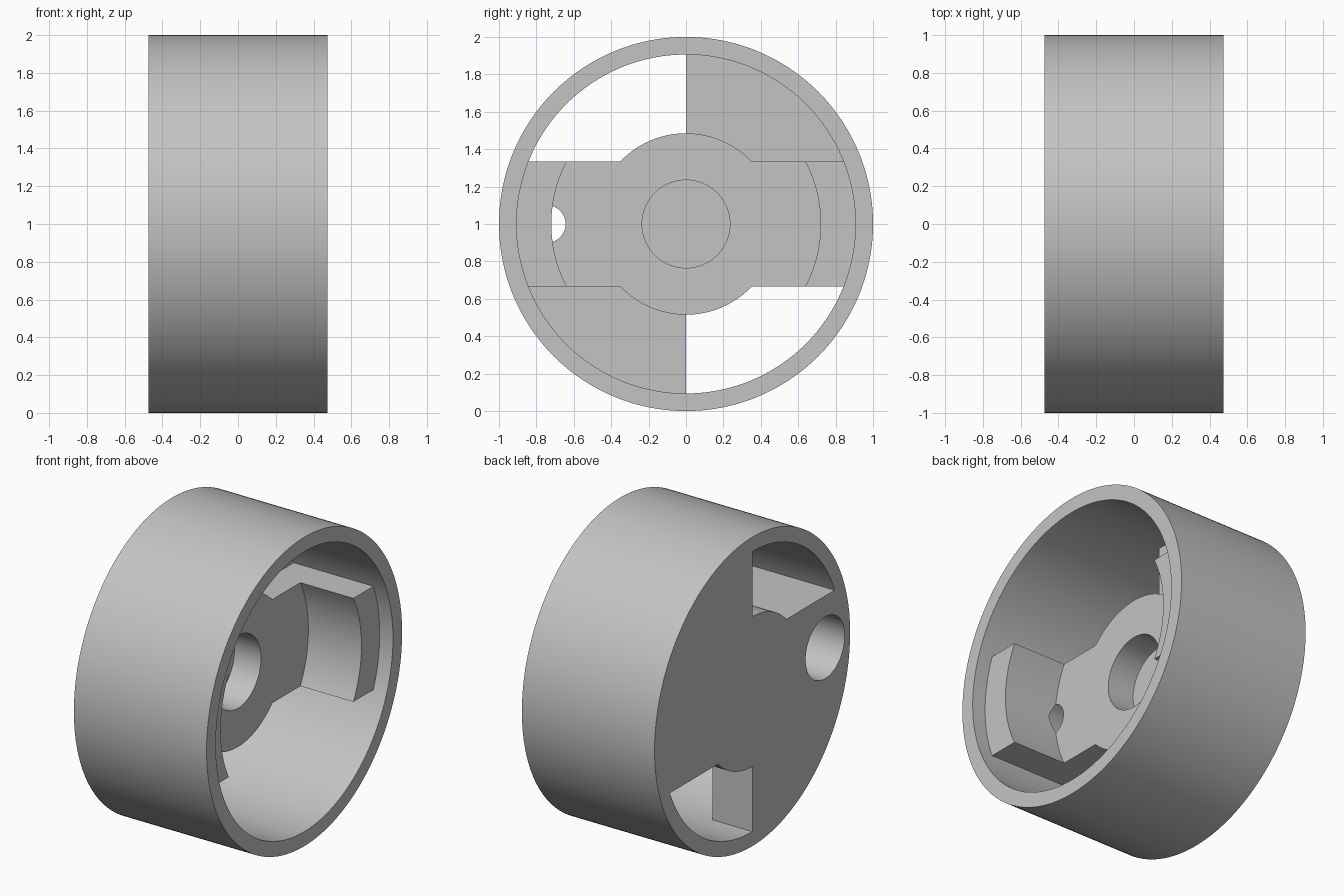
import bpy, bmesh, math

cube = bpy.data.objects.get("Cube")
if cube:
    bpy.data.objects.remove(cube, do_unlink=True)

grey = bpy.data.materials.new("plain_grey")
grey.use_nodes = True
tone = (0.55, 0.55, 0.55, 1)
grey.diffuse_color = tone
grey.node_tree.nodes["Principled BSDF"].inputs["Base Color"].default_value = tone

HALF = 0.475      # half width of the wheel
BAR = 0.335       # half height of the cross bar
HUB = 0.485       # hub radius
BORE = 0.906      # inner radius of the rim
EMBED = 0.95      # parts run into the rim up to this radius
PLATE = -0.19     # level of the recessed plate and hub hole floor


def arc(r, a0, a1, n=32, cy=0):
    """Points (y, z) on an arc, z measured from the axle."""
    return [(cy + r * math.cos(a0 + (a1 - a0) * i / n),
             r * math.sin(a0 + (a1 - a0) * i / n)) for i in range(n + 1)]


def circle(r, n=128, cy=0):
    return arc(r, 0, math.tau, n, cy)[:-1]


def loft(name, sections):
    """Solid along x through (x, outline) sections of equal point count."""
    bm = bmesh.new()
    rings = [[bm.verts.new((x, y, z + 1)) for y, z in pts] for x, pts in sections]
    n = len(rings[0])
    for a, b in zip(rings, rings[1:]):
        for i in range(n):
            j = (i + 1) % n
            bm.faces.new((a[i], a[j], b[j], b[i]))
    bm.faces.new(rings[0][::-1])
    bm.faces.new(rings[-1])
    bmesh.ops.recalc_face_normals(bm, faces=bm.faces)
    mesh = bpy.data.meshes.new(name)
    bm.to_mesh(mesh)
    bm.free()
    mesh.materials.append(grey)
    obj = bpy.data.objects.new(name, mesh)
    bpy.context.collection.objects.link(obj)
    return obj


def prism(name, outline, x0, x1):
    return loft(name, [(x0, outline), (x1, outline)])


def combine(target, other, operation):
    mod = target.modifiers.new(operation, 'BOOLEAN')
    mod.operation = operation
    mod.solver = 'EXACT'
    mod.object = other
    bpy.context.view_layer.objects.active = target
    bpy.ops.object.modifier_apply(modifier=mod.name)
    bpy.data.objects.remove(other, do_unlink=True)


def turned(outline):
    """Half turn about the axle."""
    return [(-y, -z) for y, z in outline]


# Rim tube
wheel = prism("wheel", circle(1, 192), -HALF, HALF)
combine(wheel, prism("bore", circle(BORE, 192), -1, 1), 'DIFFERENCE')

# Hub with cross bar
h = math.asin(BAR / HUB)
e = math.asin(BAR / EMBED)
half = arc(EMBED, -e, e, 16) + arc(HUB, h, math.pi - h, 40)
combine(wheel, prism("hub_bar", half + turned(half), -HALF, 0), 'UNION')

# Opposite plate quarters and raised end blocks
quarter = [(0, 0)] + arc(EMBED, 0, math.pi / 2)
b = math.asin(BAR / 0.72)
block = arc(EMBED, -e, e, 16) + arc(0.72, b, -b, 24)
for side in (list, turned):
    combine(wheel, prism("plate_quarter", side(quarter), -HALF, PLATE), 'UNION')
    combine(wheel, prism("end_block", side(block), -0.1, 0.38), 'UNION')

# Blind hub hole, open to the right
combine(wheel, prism("hub_hole", circle(0.235, 96), PLATE, 0.2), 'DIFFERENCE')

# Drilled side hole with a conical tip, entering from the left
drill = [(-0.6, 0.2), (-0.06, 0.2), (0.06, 0.002)]
combine(wheel, loft("side_hole", [(x, circle(r, 64, -0.745)) for x, r in drill]),
        'DIFFERENCE')

# Smooth round walls, crisp edges
bpy.ops.object.select_all(action='DESELECT')
wheel.select_set(True)
bpy.context.view_layer.objects.active = wheel
bpy.ops.object.shade_smooth_by_angle(angle=math.radians(25))
